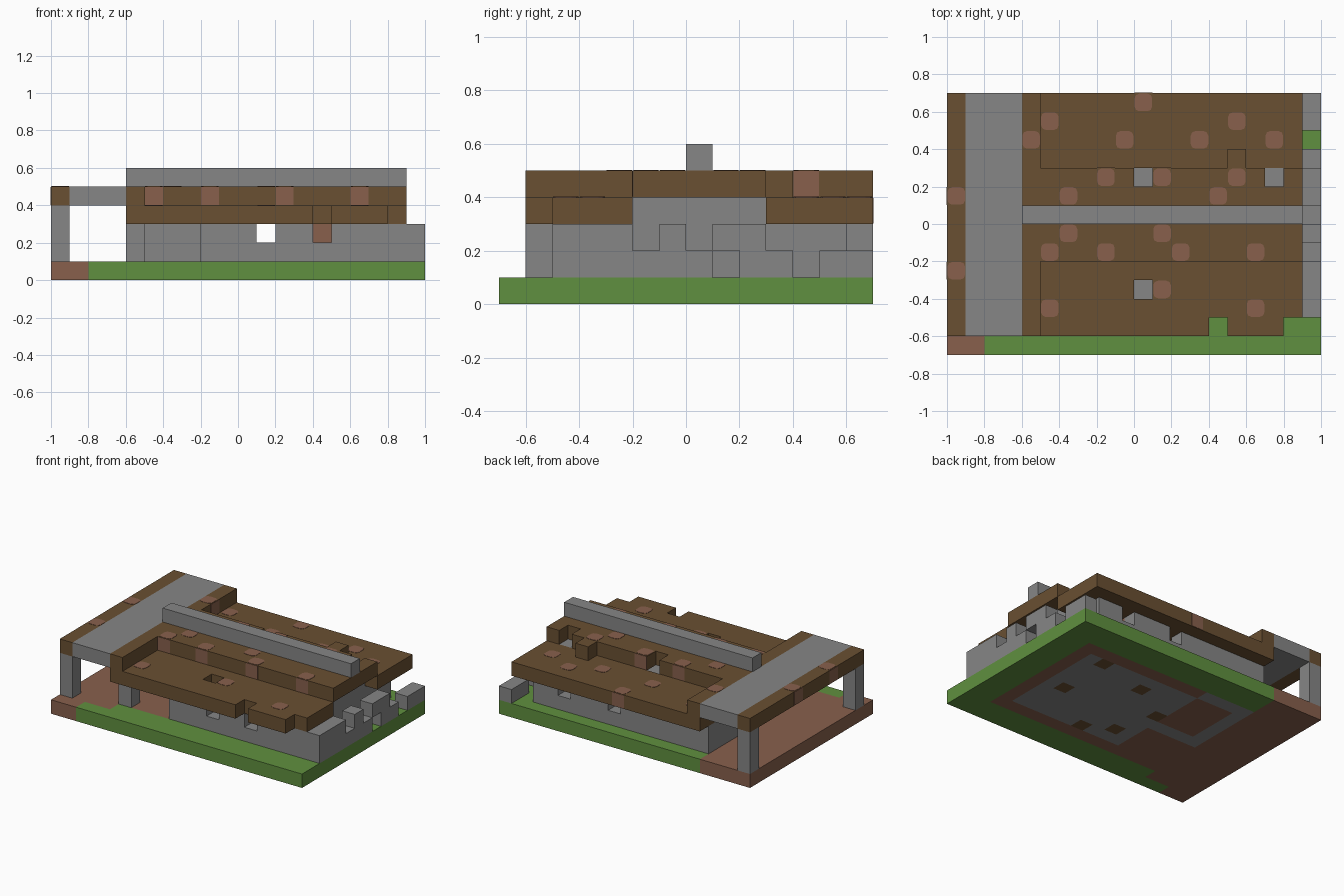
import bpy, bmesh
from mathutils import Vector

old = bpy.data.objects.get("Cube")
if old:
    bpy.data.objects.remove(old)

U = 0.1
ORIGIN = Vector((-1.0, -0.7, 0.0))


def material(name, rgb):
    m = bpy.data.materials.new(name)
    m.use_nodes = True
    col = (*rgb, 1.0)
    m.diffuse_color = col
    m.node_tree.nodes["Principled BSDF"].inputs["Base Color"].default_value = col
    return m


STONE = material("stone grey", (0.24, 0.24, 0.24))
WOOD = material("roof brown", (0.144, 0.08, 0.032))
DIRT = material("dirt brown", (0.246, 0.117, 0.073))
GRASS = material("grass green", (0.117, 0.279, 0.05))


def box(x0, x1, y0, y1, z0, z1):
    """Set of unit cells in a block."""
    return {(x, y, z) for x in range(x0, x1) for y in range(y0, y1) for z in range(z0, z1)}


def build(name, cells, mats, rule=lambda c: 0):
    """Outer skin of a set of cells, coloured by a rule per cell."""
    bm = bmesh.new()
    for c in sorted(cells):
        for axis in range(3):
            for sign in (-1, 1):
                n = Vector((0, 0, 0))
                n[axis] = sign
                if tuple(int(a + b) for a, b in zip(c, n)) in cells:
                    continue
                u = Vector((0, 0, 0))
                u[(axis + 1) % 3] = 0.5
                v = n.cross(u)
                mid = Vector(c) + Vector((0.5, 0.5, 0.5)) + n * 0.5
                pts = (mid - u - v, mid + u - v, mid + u + v, mid - u + v)
                f = bm.faces.new([bm.verts.new(ORIGIN + p * U) for p in pts])
                f.material_index = rule(c)
    bmesh.ops.remove_doubles(bm, verts=bm.verts, dist=0.001)
    me = bpy.data.meshes.new(name)
    bm.to_mesh(me)
    bm.free()
    for m in mats:
        me.materials.append(m)
    ob = bpy.data.objects.new(name, me)
    bpy.context.collection.objects.link(ob)
    return ob


def inside(x, y, x0, x1, y0, y1):
    return x0 <= x < x1 and y0 <= y < y1


# Ground slab: grass rim, dirt yard, stone floor with dark spots
FLOOR_SPOTS = {(15, 10), (11, 9), (15, 6), (11, 3), (9, 4), (8, 7)}


def ground_rule(c):
    x, y, _ = c
    if (x, y) in FLOOR_SPOTS:
        return 3
    if inside(x, y, 5, 8, 7, 11):
        return 1
    if inside(x, y, 8, 17, 3, 11) or inside(x, y, 4, 8, 6, 12):
        return 2
    if x < 2 or (x < 4 and y > 0) or inside(x, y, 4, 18, 2, 12):
        return 1
    return 0


build("ground", box(0, 20, 0, 14, 0, 1), (GRASS, DIRT, STONE, WOOD), ground_rule)

# House walls with window openings
walls = box(8, 20, 2, 3, 1, 3) | box(8, 9, 3, 7, 1, 3) | box(4, 9, 6, 7, 1, 3)
walls |= box(4, 5, 6, 13, 1, 3) | box(4, 18, 12, 13, 1, 3) | box(17, 18, 3, 12, 1, 3)
walls |= box(17, 18, 5, 10, 3, 4) | box(4, 5, 5, 10, 3, 4)
for x in (11, 14):
    walls -= box(x, x + 1, 2, 3, 2, 3)
for x in (11, 15):
    walls -= box(x, x + 1, 12, 13, 2, 3)
build("house_walls", walls, [STONE])

# Stepped outer wall on the left side
outer = box(19, 20, 3, 5, 1, 3) | box(19, 20, 5, 8, 1, 2) | box(19, 20, 6, 7, 2, 3)
outer |= box(19, 20, 8, 10, 2, 3) | box(19, 20, 9, 11, 1, 2) | box(19, 20, 12, 14, 1, 2)
build("stepped_wall", outer, [STONE])
build("window_block", box(14, 15, 11, 12, 1, 3), [DIRT])

# Posts
for name, x, y, top in (("front_post", 0, 1, 4), ("back_post", 0, 13, 4), ("inner_post", 4, 2, 3)):
    build(name, box(x, x + 1, y, y + 1, 1, top), [STONE])

# Roof: eaves, raised middle and end strip, with missing blocks
roof = box(4, 19, 1, 5, 3, 4) | box(4, 19, 10, 14, 3, 4)
roof |= box(4, 19, 5, 10, 4, 5) | box(4, 5, 1, 14, 4, 5) | box(15, 16, 10, 11, 4, 5)
for x, y in ((14, 1), (18, 1), (10, 3), (10, 9), (17, 9)):
    roof -= box(x, x + 1, y, y + 1, 3, 5)
build("roof", roof, [WOOD])
build("ridge_beam", box(4, 19, 7, 8, 5, 6), [STONE])

# Porch roof
build("porch_roof", box(1, 4, 1, 14, 4, 5), [STONE])
build("porch_edge", box(0, 1, 1, 14, 4, 5), [WOOD])


# Worn spots: thin rounded plates on top, square plates on open sides
def spot(x, y, z, side=None):
    centre = ORIGIN + Vector((x + 0.5, y + 0.5, z)) * U
    size = Vector((0.094, 0.094, 0.004))
    if side:
        d = Vector(side)
        centre += d * U * 0.5 - Vector((0, 0, U * 0.5))
        size = Vector([0.004 if k else 0.096 for k in d])
    bm = bmesh.new()
    bmesh.ops.create_cube(bm, size=1)
    bmesh.ops.scale(bm, vec=size, verts=bm.verts)
    if not side:
        edges = [e for e in bm.edges if abs(e.verts[0].co.z - e.verts[1].co.z) > 0.001]
        bmesh.ops.bevel(bm, geom=edges, offset=0.025, segments=2, profile=0.5, affect='EDGES')
    me = bpy.data.meshes.new("worn_spot")
    bm.to_mesh(me)
    bm.free()
    me.materials.append(DIRT)
    ob = bpy.data.objects.new("worn_spot", me)
    ob.location = centre
    bpy.context.collection.objects.link(ob)


LOW = ((10, 13), (5, 12), (15, 12), (9, 11), (13, 11), (17, 11), (11, 3), (5, 2), (16, 2))
HIGH = ((4, 11), (8, 9), (11, 9), (15, 9), (6, 8), (14, 8), (0, 8), (6, 6), (11, 6), (0, 4))
FRONT = (5, 8, 12, 16)
for x, y in LOW:
    spot(x, y, 4)
for x, y in HIGH:
    spot(x, y, 5)
for x in FRONT:
    spot(x, 5, 5)
    spot(x, 5, 5, (0, -1, 0))
for x in (8, 11, 15):
    spot(x, 9, 5, (0, 1, 0))
for y in (4, 8):
    spot(0, y, 5, (-1, 0, 0))
spot(10, 13, 4, (0, 1, 0))
spot(4, 11, 5, (1, 0, 0))
